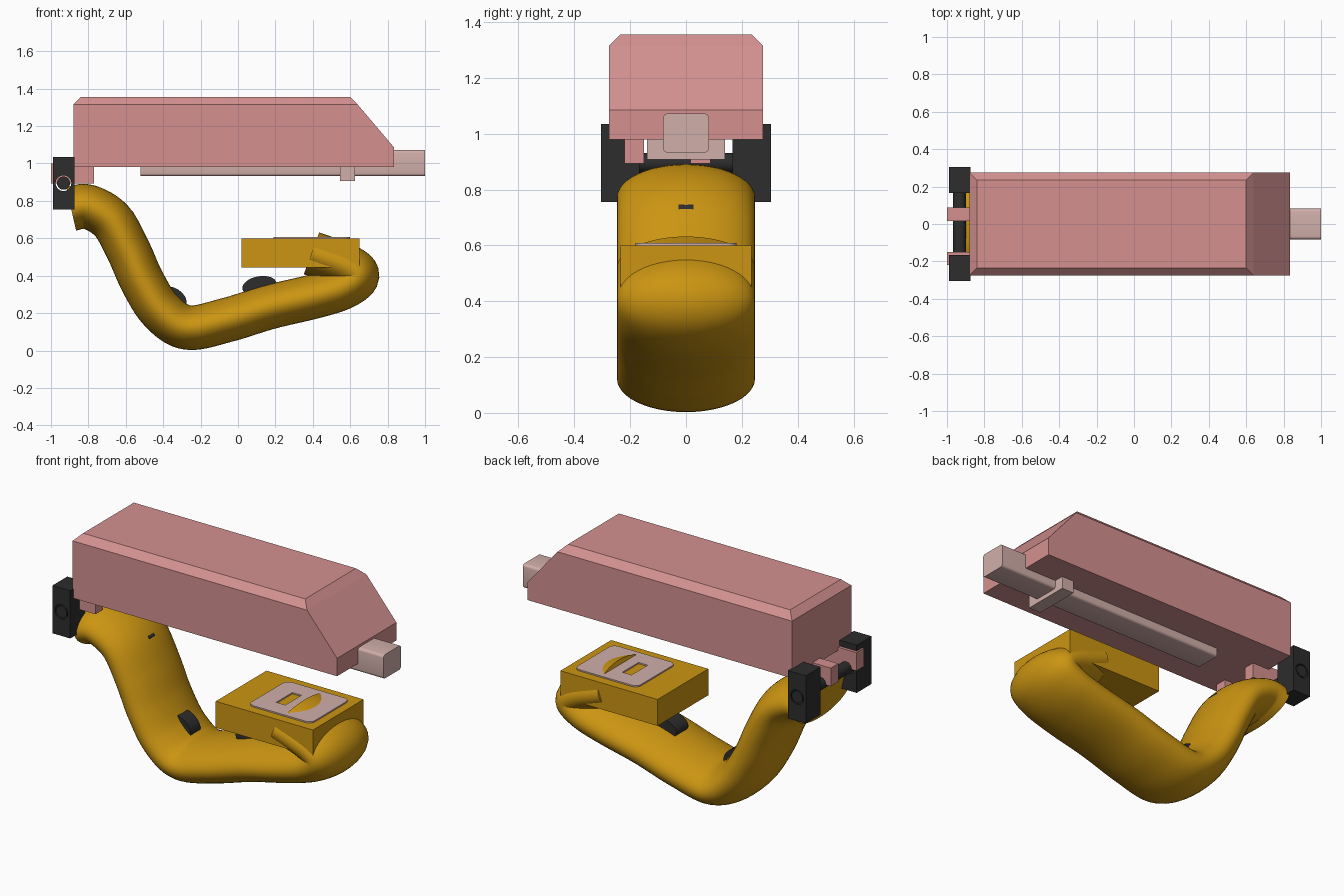
import bpy, bmesh, math
from mathutils import Vector

if "Cube" in bpy.data.objects:
    bpy.data.objects.remove(bpy.data.objects["Cube"])


def material(name, rgb):
    m = bpy.data.materials.new(name)
    m.diffuse_color = (*rgb, 1)
    m.use_nodes = True
    m.node_tree.nodes["Principled BSDF"].inputs["Base Color"].default_value = m.diffuse_color
    return m


PINK = material("dusty pink", (0.66, 0.285, 0.28))
PALE = material("pale pink", (0.64, 0.43, 0.40))
YELLOW = material("mustard yellow", (0.60, 0.30, 0.006))
BLACK = material("soft black", (0.026, 0.026, 0.027))


def finish(name, bm, mat):
    bmesh.ops.recalc_face_normals(bm, faces=bm.faces)
    me = bpy.data.meshes.new(name)
    bm.to_mesh(me)
    bm.free()
    me.materials.append(mat)
    ob = bpy.data.objects.new(name, me)
    bpy.context.collection.objects.link(ob)
    return ob


def activate(ob):
    bpy.ops.object.select_all(action='DESELECT')
    ob.select_set(True)
    bpy.context.view_layer.objects.active = ob


def smooth(ob, deg=35):
    activate(ob)
    bpy.ops.object.shade_smooth_by_angle(angle=math.radians(deg))


def box(name, mat, x, y, z, bevel=0, axis=None):
    """Box from (min, max) ranges; bevels edges, or only those along one axis."""
    bm = bmesh.new()
    bmesh.ops.create_cube(bm, size=1)
    for v in bm.verts:
        v.co = [r[0] + (c + 0.5) * (r[1] - r[0]) for c, r in zip(v.co, (x, y, z))]
    if bevel:
        edges = [e for e in bm.edges if axis is None or
                 abs((e.verts[0].co - e.verts[1].co).normalized()[axis]) > 0.9]
        bmesh.ops.bevel(bm, geom=edges, offset=bevel, segments=4, profile=0.5,
                        affect='EDGES')
    ob = finish(name, bm, mat)
    if bevel:
        smooth(ob)
    return ob


def disc(name, mat, cx, cz, rx, rz, y0, y1, tilt=0, n=32):
    """Elliptical cylinder lying along y, tilted in the xz plane."""
    bm = bmesh.new()
    c, s = math.cos(tilt), math.sin(tilt)
    ring = []
    for i in range(n):
        a = 2 * math.pi * i / n
        u, w = rx * math.cos(a), rz * math.sin(a)
        ring.append(bm.verts.new((cx + u * c - w * s, y0, cz + u * s + w * c)))
    f = bm.faces.new(ring)
    ext = bmesh.ops.extrude_face_region(bm, geom=[f])['geom']
    bmesh.ops.translate(bm, vec=(0, y1 - y0, 0),
                        verts=[g for g in ext if isinstance(g, bmesh.types.BMVert)])
    ob = finish(name, bm, mat)
    smooth(ob)
    return ob


def cut(ob, cutter):
    m = ob.modifiers.new("cut", 'BOOLEAN')
    m.operation, m.solver, m.object = 'DIFFERENCE', 'EXACT', cutter
    activate(ob)
    bpy.ops.object.modifier_apply(modifier=m.name)
    bpy.data.objects.remove(cutter)


# Upper cover: long block with sloped nose and chamfered top
bm = bmesh.new()
for s in (-1, 1):
    for x, z in ((-.88, .98), (.835, .98), (.835, 1.085), (.64, 1.315), (-.88, 1.315)):
        bm.verts.new((x, s * .275, z))
    for x in (-.84, .60):
        bm.verts.new((x, s * .235, 1.355))
bmesh.ops.convex_hull(bm, input=bm.verts)
bmesh.ops.dissolve_limit(bm, angle_limit=0.02, verts=bm.verts, edges=bm.edges)
finish("cover", bm, PINK)

# Rail under the cover, with its crosswise clip
box("rail", PALE, (-.52, 1.0), (-.082, .082), (.932, 1.072), .016, 0)
box("rail_clip", PALE, (.545, .625), (-.14, .14), (.907, .985))

# Hinge: two cover tabs, two drilled blocks and the pin
for i, y in enumerate((-.185, .052)):
    box(f"hinge_tab_{i + 1}", PINK, (-1.0, -.77), (y - .035, y + .035), (.893, 1.0))
for i, s in enumerate((-1, 1)):
    block = box(f"hinge_block_{i + 1}", BLACK, (-.99, -.875),
                sorted((s * .167, s * .304)), (.755, 1.035))
    cut(block, disc("hole_cutter", BLACK, -.933, .895, .042, .042, -.5, .5))
disc("hinge_pin", BLACK, -.933, .895, .035, .035, -.304, .304)

# Curved lower handle: ellipse swept along a smooth path in xz
path = [(-.892, .757), (-.80, .768), (-.676, .693), (-.585, .532), (-.51, .366),
        (-.41, .211), (-.27, .123), (-.06, .163), (.17, .233), (.41, .290),
        (.56, .338), (.637, .40), (.57, .455), (.393, .52)]
P = [Vector(p) for p in path]
P = [P[0] * 2 - P[1] + Vector((0, -.02))] + P + [P[-1] * 2 - P[-2]]
line = []
STEPS = 8
for i in range(1, len(P) - 2):
    a, b, c, d = P[i - 1:i + 3]
    for k in range(STEPS + (i == len(P) - 3)):
        t = k / STEPS
        pos = 0.5 * (2 * b + (c - a) * t + (2 * a - 5 * b + 4 * c - d) * t * t
                     + (3 * b - a - 3 * c + d) * t ** 3)
        tan = 0.5 * ((c - a) + (2 * a - 5 * b + 4 * c - d) * 2 * t
                     + (3 * b - a - 3 * c + d) * 3 * t * t)
        line.append((pos, tan.normalized()))
bm = bmesh.new()
N = 48
rings = []
for p, t in line:
    ring = []
    for j in range(N):
        a = 2 * math.pi * j / N
        h = .119 * math.sin(a)
        ring.append(bm.verts.new((p.x - t.y * h, .247 * math.cos(a), p.y + t.x * h)))
    rings.append(ring)
for r, q in zip(rings, rings[1:]):
    for j in range(N):
        k = (j + 1) % N
        bm.faces.new((r[j], r[k], q[k], q[j]))
bm.faces.new(rings[0])
bm.faces.new(rings[-1])
smooth(finish("curved_handle", bm, YELLOW), 50)

# Grip nubs along the inside of the handle, growing toward the bottom
nubs = [(-.572, .73, .018, .016, .027, -58), (-.492, .505, .052, .036, .035, -65),
        (-.345, .28, .078, .052, .045, -35), (.115, .345, .093, .052, .055, 10)]
for i, (x, z, rx, rz, w, deg) in enumerate(nubs):
    disc(f"grip_nub_{i + 1}", BLACK, x, z, rx, rz, -w, w, math.radians(deg))

# Anvil block with slotted pale plate
box("anvil_block", YELLOW, (.02, .65), (-.235, .235), (.445, .60))
plate = box("anvil_plate", PALE, (.19, .60), (-.18, .18), (.599, .608), .035, 2)
cut(plate, box("slot_cutter", PALE, (.30, .36), (-.075, .075), (.5, .7)))
